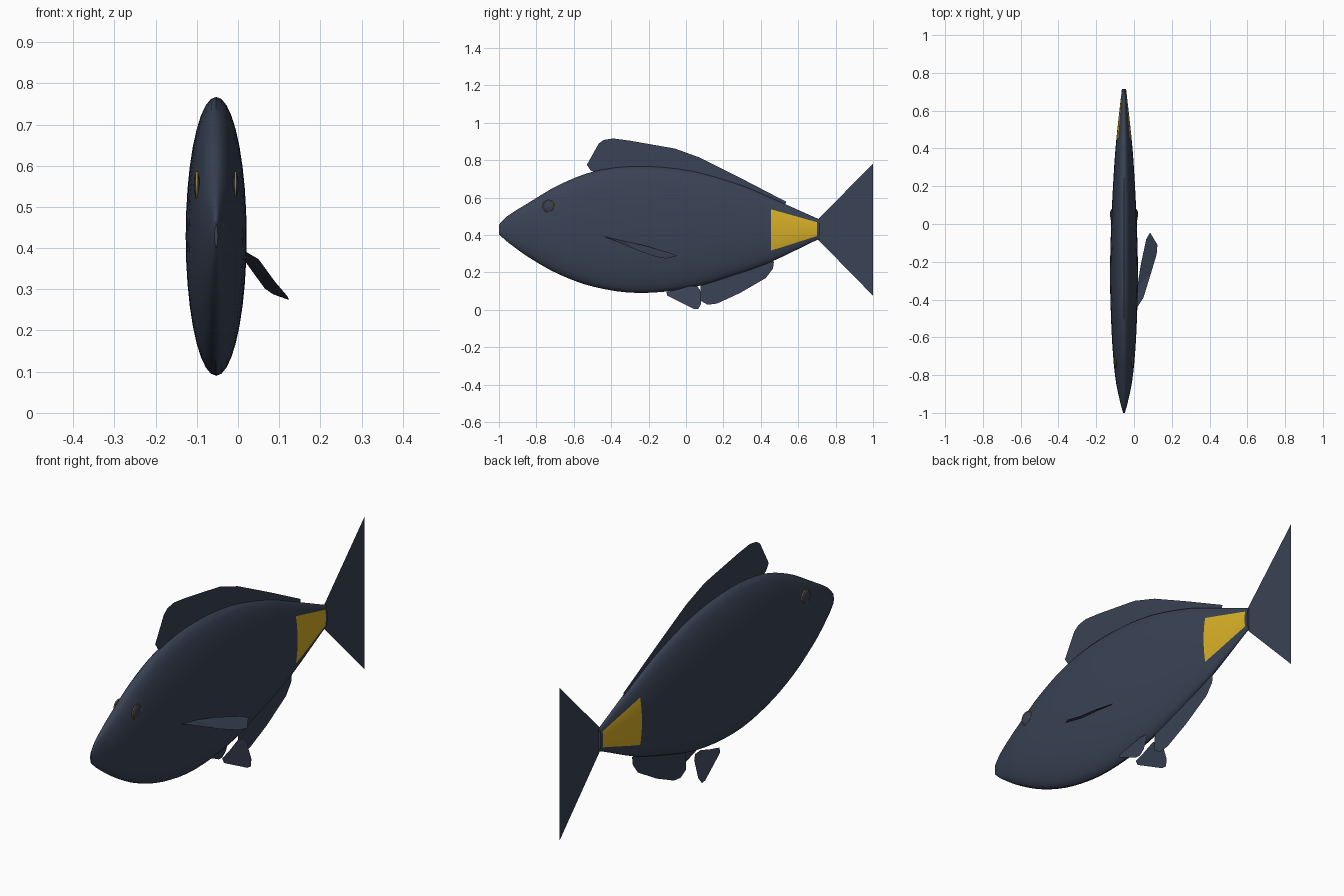
import bpy
import bmesh
import math
from mathutils import Matrix

if "Cube" in bpy.data.objects:
    bpy.data.objects.remove(bpy.data.objects["Cube"], do_unlink=True)

CX = -0.053      # body mid-plane
SEGMENTS = 36    # sides of each body ring
SPAN_STEPS = 4   # rings between two profile stations


def make_material(name, rgb):
    mat = bpy.data.materials.new(name)
    mat.use_nodes = True
    mat.diffuse_color = (*rgb, 1)
    bsdf = next(n for n in mat.node_tree.nodes if n.type == "BSDF_PRINCIPLED")
    bsdf.inputs["Base Color"].default_value = (*rgb, 1)
    bsdf.inputs["Roughness"].default_value = 0.7
    return mat


slate = make_material("slate blue", (0.041, 0.055, 0.09))
yellow = make_material("tail yellow", (0.68, 0.43, 0.02))
gold = make_material("eye ring gold", (0.3, 0.2, 0.04))


def add_object(name, bm, materials, smooth_angle=None):
    mesh = bpy.data.meshes.new(name)
    bm.to_mesh(mesh)
    bm.free()
    obj = bpy.data.objects.new(name, mesh)
    bpy.context.collection.objects.link(obj)
    for mat in materials:
        mesh.materials.append(mat)
    if smooth_angle:
        bpy.ops.object.select_all(action="DESELECT")
        obj.select_set(True)
        bpy.context.view_layer.objects.active = obj
        bpy.ops.object.shade_smooth_by_angle(angle=math.radians(smooth_angle))
    return obj


def spline(a, b, c, d, t):
    """Catmull-Rom interpolation between b and c, with uneven spacing in y."""
    h = c[0] - b[0]
    values = [b[0] + h * t]
    for k in range(1, len(b)):
        m0 = (c[k] - a[k]) / (c[0] - a[0]) * h
        m1 = (d[k] - b[k]) / (d[0] - b[0]) * h
        p, q = b[k], c[k]
        values.append(p + m0 * t + (3 * (q - p) - 2 * m0 - m1) * t ** 2
                      + (2 * (p - q) + m0 + m1) * t ** 3)
    return values


# Body: elliptical rings following (y, top, bottom, half width)
stations = [
    (-1.0, 0.455, 0.405, 0.004),
    (-0.96, 0.497, 0.367, 0.016),
    (-0.84, 0.573, 0.28, 0.042),
    (-0.68, 0.667, 0.19, 0.059),
    (-0.49, 0.74, 0.122, 0.069),
    (-0.26, 0.767, 0.09, 0.074),
    (0.02, 0.743, 0.116, 0.067),
    (0.29, 0.667, 0.196, 0.053),
    (0.455, 0.598, 0.256, 0.04),
    (0.7, 0.489, 0.373, 0.013),
    (0.715, 0.484, 0.376, 0.011),
]
sections = []
for i in range(len(stations) - 1):
    a, d = stations[max(i - 1, 0)], stations[min(i + 2, len(stations) - 1)]
    for step in range(SPAN_STEPS):
        sections.append(spline(a, stations[i], stations[i + 1], d, step / SPAN_STEPS))
sections.append(stations[-1])

bm = bmesh.new()
rings = []
for y, top, bottom, width in sections:
    ring = []
    for j in range(SEGMENTS):
        ang = math.tau * j / SEGMENTS
        ring.append(bm.verts.new((CX + width * math.cos(ang), y,
                                  (top + bottom) / 2 + (top - bottom) / 2 * math.sin(ang))))
    rings.append(ring)
for i in range(len(rings) - 1):
    mid_y = (sections[i][0] + sections[i + 1][0]) / 2
    for j in range(SEGMENTS):
        k = (j + 1) % SEGMENTS
        face = bm.faces.new((rings[i][j], rings[i][k], rings[i + 1][k], rings[i + 1][j]))
        # Yellow patch on both flanks just ahead of the tail
        rise = abs(math.sin(math.tau * (j + 0.5) / SEGMENTS))
        if 0.455 < mid_y < 0.7 and rise < math.sin(math.radians(40)):
            face.material_index = 1
bm.faces.new(rings[0])
bm.faces.new(rings[-1])
bmesh.ops.recalc_face_normals(bm, faces=bm.faces)
add_object("body", bm, [slate, yellow], 40)


def add_sheet(name, points):
    """Thin fin made from one outline."""
    bm = bmesh.new()
    bm.faces.new([bm.verts.new(p) for p in points])
    bmesh.ops.triangulate(bm, faces=bm.faces)
    return add_object(name, bm, [slate])


def add_middle_fin(name, outline):
    add_sheet(name, [(CX, y, z) for y, z in outline])


# Fins on the mid-plane
add_middle_fin("dorsal_fin", [
    (-0.51, 0.745), (-0.53, 0.775), (-0.467, 0.888), (-0.44, 0.908), (-0.39, 0.916),
    (-0.3, 0.904), (-0.06, 0.862), (0.075, 0.813), (0.3, 0.7), (0.535, 0.578),
    (0.53, 0.56), (0.3, 0.63), (0.02, 0.71), (-0.26, 0.73), (-0.45, 0.72)])
add_middle_fin("anal_fin", [
    (0.08, 0.2), (0.08, 0.1), (0.075, 0.05), (0.115, 0.027), (0.165, 0.033),
    (0.29, 0.09), (0.427, 0.17), (0.465, 0.22), (0.47, 0.257), (0.4, 0.3)])
add_middle_fin("tail_fin", [
    (0.705, 0.484), (1.0, 0.78), (0.955, 0.625), (0.918, 0.428),
    (0.955, 0.23), (1.0, 0.075), (0.705, 0.376)])

# Pair of pelvic fins, splayed outward as they go down
pelvic_outline = [
    (0.02, 0.128), (0.06, 0.125), (0.076, 0.105), (0.08, 0.03), (0.065, 0.003),
    (0.04, 0.005), (-0.1, 0.075), (-0.105, 0.095), (-0.04, 0.11)]
for side, label in ((1, "left"), (-1, "right")):
    add_sheet(label + "_pelvic_fin", [
        (CX + side * (0.036 + (0.125 - z) * 0.31), y, z) for y, z in pelvic_outline])

# Single pectoral fin, swept out and back
add_sheet("left_pectoral_fin", [
    (0.018, -0.44, 0.392), (0.05, -0.39, 0.373), (0.09, -0.26, 0.318),
    (0.12, -0.16, 0.283), (0.124, -0.11, 0.274), (0.085, -0.045, 0.288),
    (0.065, -0.08, 0.302), (0.035, -0.22, 0.343), (0.018, -0.33, 0.367)])

# Eyes: shallow domes with a fine ring
for side, label in ((1, "left"), (-1, "right")):
    spot = Matrix.Translation((CX + side * 0.047, -0.733, 0.553))
    bm = bmesh.new()
    bmesh.ops.create_uvsphere(bm, u_segments=20, v_segments=12, radius=0.03,
                              matrix=spot @ Matrix.Diagonal((0.25, 1, 1, 1)))
    add_object(label + "_eye", bm, [slate], 40)
    bpy.ops.mesh.primitive_torus_add(
        major_segments=24, minor_segments=6, major_radius=0.031, minor_radius=0.003,
        location=spot.translation, rotation=(0, math.pi / 2, 0))
    ring = bpy.context.object
    ring.name = label + "_eye_ring"
    ring.data.materials.append(gold)
    bpy.ops.object.shade_smooth_by_angle(angle=math.radians(60))
